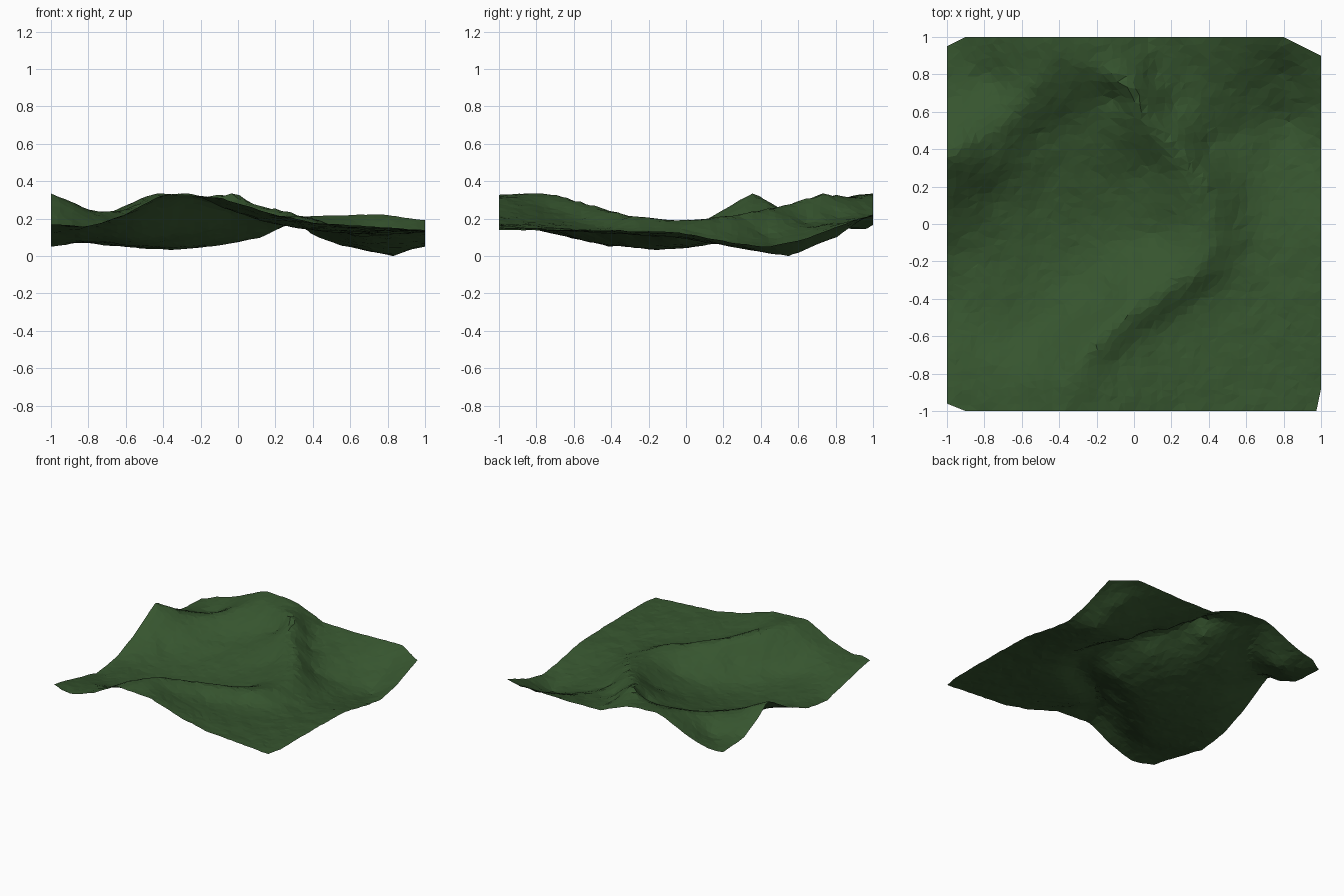
import bpy, bmesh, math, random
from mathutils import Vector, noise

if "Cube" in bpy.data.objects:
    bpy.data.objects.remove(bpy.data.objects["Cube"])

random.seed(4)

# Guide lines of the land: (x, y, height)
south_edge = [(-1, -1, .18), (-.82, -1, .155), (-.62, -1, .215), (-.42, -1, .32),
              (-.1, -1, .315), (.2, -1, .22), (.45, -1, .175), (1, -1, .14)]
east_edge = [(1, -1, .14), (1, -.5, .14), (1, -.05, .13), (1, .2, .08),
             (1, .42, .05), (1, .62, .09), (1, 1, .23)]
north_edge = [(1, 1, .23), (.36, 1, .215), (.08, 1, .22), (-.18, 1, .32),
              (-.45, 1, .335), (-.72, 1, .22), (-1, 1, .14)]
west_edge = [(-1, 1, .14), (-1, .68, .16), (-1, .47, .26), (-1, .37, .345),
             (-1, .08, .18), (-1, -.15, .085), (-1, -.4, .05), (-1, -.7, .12), (-1, -1, .18)]
main_ridge = [(-.38, -.85, .328), (-.235, -.65, .325), (-.02, -.47, .27),
              (.17, -.37, .235), (.33, -.28, .215), (.435, -.11, .19), (.45, .02, .187),
              (.38, .21, .215), (.28, .35, .245), (.1, .53, .275), (-.02, .73, .345),
              (-.2, .85, .315)]
west_ridge = [(-1, .38, .34), (-.77, .48, .24), (-.6, .64, .25), (-.42, .91, .325)]
basin = [(-.82, -.35, .08), (-.55, -.32, .05), (-.3, -.25, .045), (0, -.1, .08),
         (.12, -.06, .1), (.22, -.02, .145)]
basin_rim = [(-.75, -.75, .15), (-.5, -.55, .09), (-.15, -.4, .15)]
basin_north = [(-.75, .15, .11), (-.45, .2, .075), (-.1, .25, .1), (.1, .3, .15)]
ravine = [(-.5, .48, .15), (-.25, .6, .18), (-.12, .68, .22)]
ridge_foot = [(-.1, -.74, .265), (.08, -.57, .2), (.3, -.44, .155), (.5, -.3, .135)]
hollow = [(.4, .42, .11), (.55, .47, .06), (.83, .55, .0)]
east_slope = [(.62, -.3, .12), (.62, 0, .105), (.6, .25, .075)]
north_east = [(.1, .8, .21), (.2, .65, .175), (.55, .75, .13), (.8, .8, .1)]
south_east = [(.5, -.75, .155)]
north_west = [(-.75, .78, .15)]


def densify(path, step=.13):
    pts = [Vector(path[0])]
    for a, b in zip(path, path[1:]):
        a, b = Vector(a), Vector(b)
        n = max(1, round((b - a).length / step))
        pts += [a.lerp(b, i / n) for i in range(1, n + 1)]
    return pts


samples = []
for path in (south_edge, east_edge, north_edge, west_edge, main_ridge, west_ridge,
             basin, basin_rim, basin_north, ravine, ridge_foot, hollow, east_slope,
             north_east, south_east, north_west):
    for p in densify(path):
        if all((p.xy - q.xy).length > .04 for q in samples):
            samples.append(p)


# Radial interpolation keeps the ridges crisp
def kernel(x, y, q):
    return math.hypot(x - q.x, y - q.y)


def solve(rows):
    n = len(rows)
    for c in range(n):
        piv = max(range(c, n), key=lambda r: abs(rows[r][c]))
        rows[c], rows[piv] = rows[piv], rows[c]
        for r in range(c + 1, n):
            f = rows[r][c] / rows[c][c]
            if f:
                rows[r] = [u - f * v for u, v in zip(rows[r], rows[c])]
    w = [0] * n
    for r in reversed(range(n)):
        w[r] = (rows[r][n] - sum(rows[r][k] * w[k] for k in range(r + 1, n))) / rows[r][r]
    return w


MEAN = .16
weights = solve([[kernel(p.x, p.y, q) for q in samples] + [p.z - MEAN] for p in samples])


def height(x, y):
    return MEAN + sum(w * kernel(x, y, q) for w, q in zip(weights, samples))


# Land surface: jittered triangle grid
N = 50
bm = bmesh.new()
bmesh.ops.create_grid(bm, x_segments=N, y_segments=N, size=1)
for v in bm.verts:
    if abs(v.co.x) < .999:
        v.co.x += random.uniform(-.3, .3) * 2 / N
    if abs(v.co.y) < .999:
        v.co.y += random.uniform(-.3, .3) * 2 / N
    v.co.z = height(v.co.x, v.co.y) + .006 * noise.noise(Vector((v.co.x * 9, v.co.y * 9, 3)))
    v.co.z += random.uniform(-.002, .002)


# Clipped corners
def clip(a, b):
    a, b = Vector((*a, 0)), Vector((*b, 0))
    d = b - a
    normal = Vector((d.y, -d.x, 0))
    if normal.dot(a) < 0:
        normal.negate()
    bmesh.ops.bisect_plane(bm, geom=bm.verts[:] + bm.edges[:] + bm.faces[:],
                           plane_co=a, plane_no=normal, clear_outer=True)


clip((-1, .95), (-.9, 1))
clip((.8, 1), (1, .9))
clip((-1, -.96), (-.9, -1))
clip((.975, -1), (1, -.88))

bmesh.ops.triangulate(bm, faces=bm.faces[:], quad_method='SHORT_EDGE')
low = min(v.co.z for v in bm.verts)
for v in bm.verts:
    v.co.z -= low

mesh = bpy.data.meshes.new("terrain")
bm.to_mesh(mesh)
bm.free()
terrain = bpy.data.objects.new("terrain", mesh)
bpy.context.collection.objects.link(terrain)

grass = bpy.data.materials.new("grass")
grass.diffuse_color = (.037, .09, .028, 1)
grass.use_nodes = True
grass.node_tree.nodes["Principled BSDF"].inputs["Base Color"].default_value = grass.diffuse_color
mesh.materials.append(grass)
